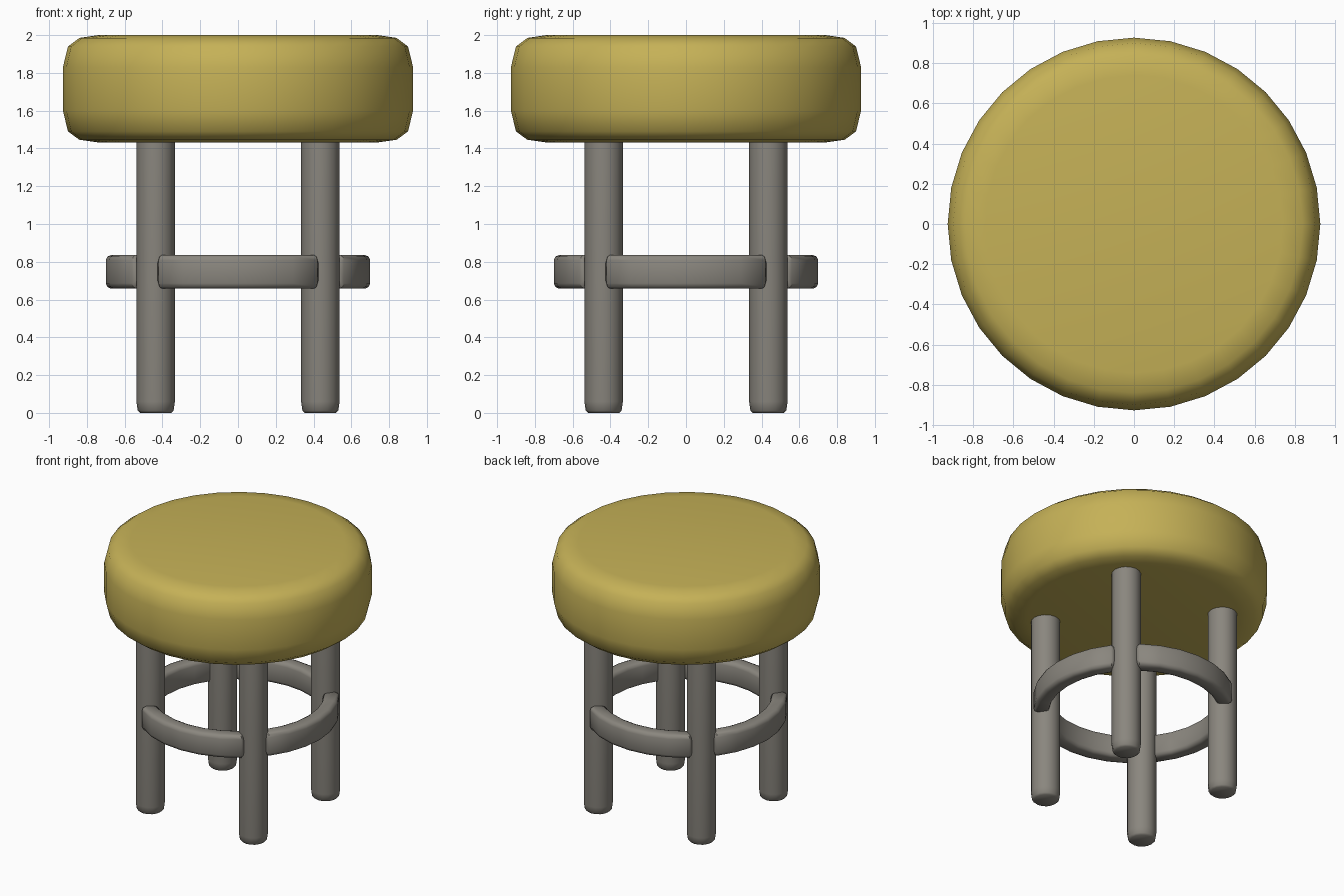
import bpy, math

if "Cube" in bpy.data.objects:
    bpy.data.objects.remove(bpy.data.objects["Cube"])

def material(name, rgb):
    m = bpy.data.materials.new(name)
    m.diffuse_color = (*rgb, 1)
    m.use_nodes = True
    m.node_tree.nodes["Principled BSDF"].inputs["Base Color"].default_value = m.diffuse_color
    return m

YELLOW = material("mustard cushion", (0.56, 0.44, 0.095))
GREY = material("warm grey metal", (0.255, 0.24, 0.21))

def add_object(name, verts, faces, mat, angle):
    me = bpy.data.meshes.new(name)
    me.from_pydata(verts, [], faces)
    me.materials.append(mat)
    ob = bpy.data.objects.new(name, me)
    bpy.context.collection.objects.link(ob)
    bpy.ops.object.select_all(action='DESELECT')
    ob.select_set(True)
    bpy.context.view_layer.objects.active = ob
    bpy.ops.object.shade_smooth_by_angle(angle=math.radians(angle))
    return ob

def loft(rings):
    """Join equal-sized vertex loops, bottom to top, with capped ends."""
    n = len(rings[0])
    verts = [v for r in rings for v in r]
    faces = [(k*n + i, k*n + (i+1) % n, (k+1)*n + (i+1) % n, (k+1)*n + i)
             for k in range(len(rings) - 1) for i in range(n)]
    faces.append(tuple(reversed(range(n))))
    faces.append(tuple(range((len(rings) - 1)*n, len(rings)*n)))
    return verts, faces

def lathe(name, profile, sides, cx, cy, mat, angle):
    rings = [[(cx + r*math.cos(2*math.pi*i/sides), cy + r*math.sin(2*math.pi*i/sides), z)
              for i in range(sides)] for r, z in profile]
    return add_object(name, *loft(rings), mat, angle)

# Padded round seat
lathe("seat", [(0.74, 1.432), (0.84, 1.446), (0.90, 1.49), (0.927, 1.60),
               (0.927, 1.83), (0.90, 1.94), (0.84, 1.985), (0.74, 2.0)],
      32, 0, 0, YELLOW, 60)

# Four round legs with softened feet
for sx, xn in ((-1, "left"), (1, "right")):
    for sy, yn in ((-1, "front"), (1, "back")):
        lathe(f"{yn}_{xn}_leg", [(0.082, 0), (0.095, 0.012), (0.102, 0.06), (0.102, 1.50)],
              16, sx*0.436, sy*0.436, GREY, 50)

# Four curved footrest bars between the legs
R0, R1, Z0, Z1, B = 0.59, 0.70, 0.658, 0.836, 0.028
HALF, STEPS = math.radians(38.5), 6

def section(inset):
    """Bevelled rectangle of (radius, height), shrunk by inset."""
    a, b, c, d = R0 + inset, R1 - inset, Z0 + inset, Z1 - inset
    e, f = B, B*0.3
    pts = []
    for x, z, sx, sz, flip in ((a, c, 1, 1, 0), (b, c, -1, 1, 1),
                               (b, d, -1, -1, 0), (a, d, 1, -1, 1)):
        corner = [(x, z + sz*e), (x + sx*f, z + sz*f), (x + sx*e, z)]
        pts += corner[::-1] if flip else corner
    return pts

for k, side in enumerate(("right", "back", "left", "front")):
    mid = k*math.pi/2
    tip = 0.02/R1
    stations = [(-HALF, 0.016)]
    stations += [(-HALF + tip + (2*HALF - 2*tip)*i/STEPS, 0) for i in range(STEPS + 1)]
    stations += [(HALF, 0.016)]
    rings = [[(r*math.cos(mid + a), r*math.sin(mid + a), z) for r, z in section(ins)]
             for a, ins in stations]
    verts, faces = loft(rings)
    # section runs counter-clockwise seen along -angle, so flip to face outward
    add_object(f"{side}_footrest", verts, [f[::-1] for f in faces], GREY, 50)
